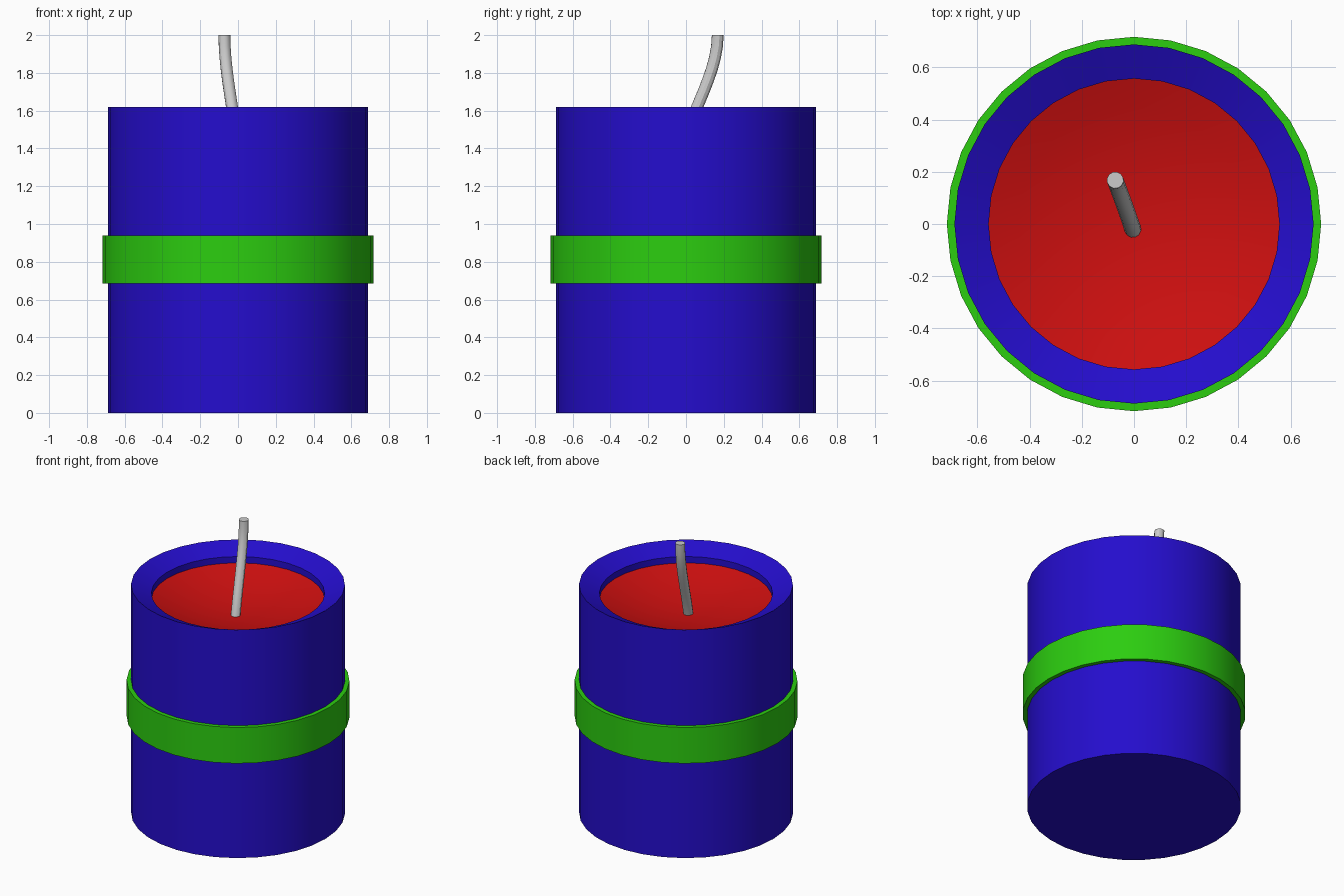
import bpy, bmesh, math

if "Cube" in bpy.data.objects:
    bpy.data.objects.remove(bpy.data.objects["Cube"])

SIDES = 32


def material(name, rgb):
    mat = bpy.data.materials.new(name)
    mat.diffuse_color = (*rgb, 1)
    mat.use_nodes = True
    mat.node_tree.nodes["Principled BSDF"].inputs["Base Color"].default_value = mat.diffuse_color
    return mat


def smooth(obj):
    bpy.ops.object.select_all(action='DESELECT')
    obj.select_set(True)
    bpy.context.view_layer.objects.active = obj
    bpy.ops.object.shade_smooth_by_angle(angle=math.radians(30))


def lathe(name, profile, mat, closed=False):
    """Spin an (r, z) profile around z; outward normals follow a bottom-to-top outside profile."""
    bm = bmesh.new()
    rings = []
    for r, z in profile:
        if r == 0:
            rings.append([bm.verts.new((0, 0, z))] * SIDES)
        else:
            angles = [2 * math.pi * i / SIDES for i in range(SIDES)]
            rings.append([bm.verts.new((r * math.cos(a), r * math.sin(a), z)) for a in angles])
    pairs = list(zip(rings, rings[1:]))
    if closed:
        pairs.append((rings[-1], rings[0]))
    for low, high in pairs:
        for i in range(SIDES):
            j = (i + 1) % SIDES
            quad = dict.fromkeys((low[i], low[j], high[j], high[i]))
            bm.faces.new(list(quad))
    mesh = bpy.data.meshes.new(name)
    bm.to_mesh(mesh)
    bm.free()
    mesh.materials.append(mat)
    obj = bpy.data.objects.new(name, mesh)
    bpy.context.collection.objects.link(obj)
    smooth(obj)
    return obj


blue = material("blue", (0.018, 0.004, 0.61))
green = material("green", (0.025, 0.61, 0.005))
red = material("red", (0.62, 0.005, 0.005))

# Candle body with an inward sloping rim and short inner wall
lathe("candle_body", [(0, 0), (0.688, 0), (0.688, 1.62), (0.557, 1.56), (0.557, 1.515)], blue)

# Dished pool of wax inside the rim
R, BASE, DEPTH = 0.557, 1.41, 0.105
lathe("wax_pool", [(R * k / 5, BASE + DEPTH * (k / 5) ** 2) for k in range(5, -1, -1)], red)

# Band around the middle
lathe("band", [(0.67, 0.685), (0.717, 0.685), (0.717, 0.94), (0.67, 0.94)], green, closed=True)

# Curved wick, upright at the tip
curve = bpy.data.curves.new("wick", 'CURVE')
curve.dimensions = '3D'
curve.bevel_depth = 0.032
curve.bevel_resolution = 4
curve.resolution_u = 10
curve.use_fill_caps = True
spline = curve.splines.new('BEZIER')
spline.bezier_points.add(1)
start, end = spline.bezier_points
for p in (start, end):
    p.handle_left_type = p.handle_right_type = 'FREE'
start.co, start.handle_left, start.handle_right = (-0.003, -0.025, 1.39), (0.014, -0.08, 1.19), (-0.02, 0.03, 1.6)
end.co, end.handle_left, end.handle_right = (-0.072, 0.168, 2.0), (-0.072, 0.168, 1.8), (-0.072, 0.168, 2.2)
wick = bpy.data.objects.new("wick", curve)
bpy.context.collection.objects.link(wick)
bpy.ops.object.select_all(action='DESELECT')
wick.select_set(True)
bpy.context.view_layer.objects.active = wick
bpy.ops.object.convert(target='MESH')
smooth(bpy.context.view_layer.objects.active)
